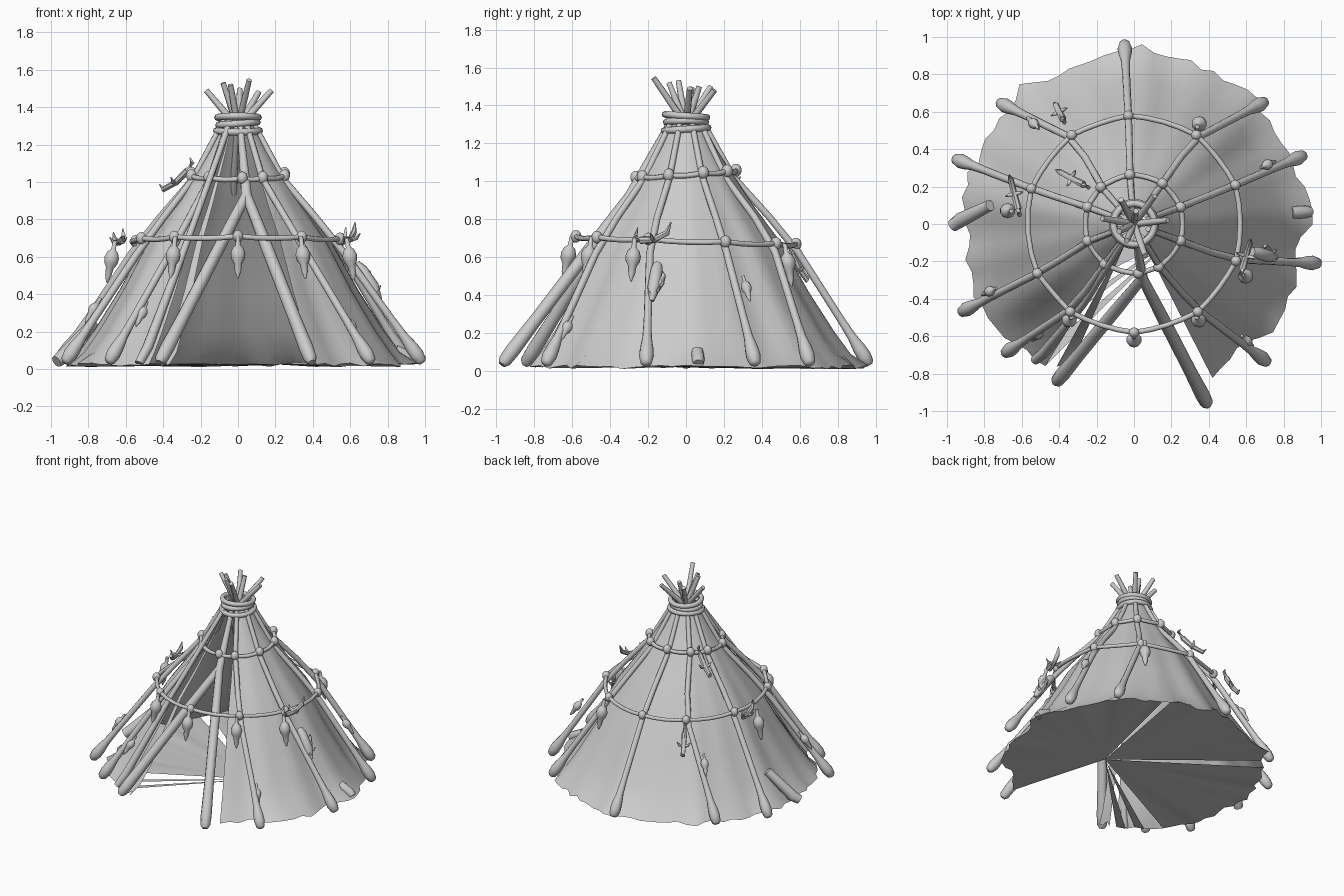
import bpy, bmesh, math, random
from mathutils import Vector

random.seed(4)
if "Cube" in bpy.data.objects:
    bpy.data.objects.remove(bpy.data.objects["Cube"])

grey = bpy.data.materials.new("plain grey")
grey.use_nodes = True
COLOUR = (0.6, 0.6, 0.6, 1)
grey.diffuse_color = COLOUR
grey.node_tree.nodes["Principled BSDF"].inputs["Base Color"].default_value = COLOUR


def finish(name, bm, angle=50):
    mesh = bpy.data.meshes.new(name)
    bm.to_mesh(mesh)
    bm.free()
    mesh.materials.append(grey)
    mesh.shade_smooth()
    mesh.set_sharp_from_angle(angle=math.radians(angle))
    obj = bpy.data.objects.new(name, mesh)
    bpy.context.collection.objects.link(obj)


def polar(r, degrees, z):
    a = math.radians(degrees)
    return Vector((r * math.cos(a), r * math.sin(a), z))


def add_tube(bm, pts, radii, sides=10, closed=False):
    """Sweep a circle along a path, with one radius per point."""
    pts = [Vector(p) for p in pts]
    n = len(pts)
    rings = []
    for i, p in enumerate(pts):
        if closed:
            d = pts[(i + 1) % n] - pts[i - 1]
        else:
            d = pts[min(i + 1, n - 1)] - pts[max(i - 1, 0)]
        d.normalize()
        ref = Vector((0, 0, 1)) if abs(d.z) < 0.95 else Vector((1, 0, 0))
        u = d.cross(ref).normalized()
        v = u.cross(d)
        ring = []
        for k in range(sides):
            t = math.tau * k / sides
            ring.append(bm.verts.new(p + (u * math.cos(t) + v * math.sin(t)) * radii[i]))
        rings.append(ring)
    for i in range(n if closed else n - 1):
        a, b = rings[i], rings[(i + 1) % n]
        for k in range(sides):
            j = (k + 1) % sides
            bm.faces.new((a[k], a[j], b[j], b[k]))
    if not closed:
        bm.faces.new(rings[0])
        bm.faces.new(rings[-1])
    bmesh.ops.recalc_face_normals(bm, faces=bm.faces)


def tube(name, pts, radii, sides=10, closed=False):
    bm = bmesh.new()
    add_tube(bm, pts, radii, sides, closed)
    finish(name, bm)


def along(path, t):
    """Point at fraction t of a polyline."""
    lengths = [(b - a).length for a, b in zip(path, path[1:])]
    s = t * sum(lengths)
    for a, b, length in zip(path, path[1:], lengths):
        if s <= length:
            return a.lerp(b, s / length)
        s -= length
    return path[-1].copy()


def lower_z(p):
    return 0.69 - 0.035 * p.y


def upper_z(p):
    return 1.04 + 0.07 * p.y


# Canvas cover: fluted cone with a ragged hem and a doorway
PROFILE = [(0.915, 0.01), (0.845, 0.09), (0.76, 0.21), (0.63, 0.42), (0.49, 0.68),
           (0.36, 0.86), (0.25, 1.03), (0.16, 1.17), (0.09, 1.3)]


def canvas(name, start, end, steps, scale=1.0, floor_gaps=None):
    bm = bmesh.new()
    grid = []
    for i in range(steps + 1):
        deg = start + (end - start) * i / steps
        a = math.radians(deg)
        flute = 0.5 * math.sin(9 * a) + 0.35 * math.sin(17 * a + 1) + 0.25 * math.sin(5 * a + 2)
        hem = random.uniform(-0.025, 0.025)
        column = []
        for r, z in PROFILE:
            loose = max(0, 1 - z / 1.1)
            rr = r * scale + flute * 0.035 * loose + (hem if z < 0.05 else 0)
            zz = z + (abs(hem) if z < 0.05 else 0)
            column.append(bm.verts.new(polar(rr, deg, zz)))
        grid.append(column)
    for a, b in zip(grid, grid[1:]):
        for k in range(len(PROFILE) - 1):
            bm.faces.new((a[k], b[k], b[k + 1], a[k + 1]))
    # Ground sheet: triangles fanning to the hem, some torn out
    if floor_gaps:
        centre = bm.verts.new((0.2, -0.08, 0.025))
        for i in range(steps):
            if i not in floor_gaps:
                bm.faces.new((grid[i + 1][0], grid[i][0], centre))
    finish(name, bm, 60)


canvas("canvas_and_ground_sheet", -63, 238, 72, 1.0, (30, 48, 67, 68, 70))
canvas("door_flap_strip", 241.5, 246, 3, 0.96)

# Main poles: foot radius, then bearings at the foot, lower rope and upper rope
POLES = [(0.97, 93, 93, 95), (0.97, 138, 125, 132), (1.02, 160, 161, 160),
         (1.04, 207, 207, 200), (0.98, 225, 234, 234), (1.03, 314, 306, 300),
         (1.01, 348, 340, 340), (0.98, 22, 21, 20), (0.96, 43, 55, 55)]
FOOT = [(0, 0.016), (0.008, 0.03), (0.035, 0.039), (0.065, 0.036), (0.11, 0.025),
        (0.18, 0.021), (0.45, 0.02), (0.6, 0.019), (0.78, 0.018), (1, 0.015)]
for i, (r, foot, low, high) in enumerate(POLES):
    path = [polar(r, foot, 0.033), polar(0.55, low, 0.69), polar(0.235, high, 1.04),
            polar(0.08, high, 1.33)]
    tube(f"pole_{i + 1}", [along(path, t) for t, _ in FOOT], [w for _, w in FOOT])

# Thick door poles, meeting above the doorway
for side, x, y in (("right", -0.42, -0.85), ("left", 0.395, -0.97)):
    path = [Vector((x, y, 0.035)), Vector((0.045, -0.29, 0.93)), Vector((0.01, -0.08, 1.32))]
    steps = (0, 0.015, 0.06, 0.2, 0.5, 0.72, 1)
    tube("door_pole_" + side, [along(path, t) for t in steps],
         (0.02, 0.035, 0.039, 0.034, 0.033, 0.028, 0.016))
tube("thin_door_pole", [polar(0.9, 234, 0.03), polar(0.84, 235, 0.12), polar(0.5, 238, 0.7),
                        polar(0.1, 240, 1.3)], (0.025, 0.028, 0.018, 0.015))

# Cut pole ends poking out below the cover
tube("side_pole_end_right", [(-0.97, -0.01, 0.04), (-0.93, 0.02, 0.07), (-0.77, 0.1, 0.25)],
     (0.033, 0.04, 0.03))
tube("side_pole_end_left", [(0.94, 0.065, 0.04), (0.92, 0.065, 0.06), (0.84, 0.06, 0.1)],
     (0.028, 0.033, 0.033))

# Crossed stick tips above the lashing
TIPS = [(-0.17, 0.03, 1.49), (-0.07, 0.13, 1.5), (-0.04, -0.09, 1.52), (0.06, -0.17, 1.545),
        (0.18, 0.02, 1.49), (0.11, 0.15, 1.48), (-0.08, -0.04, 1.53), (0.01, 0.07, 1.5)]
for i, tip in enumerate(TIPS):
    tip = Vector(tip)
    base = Vector((-tip.x * 0.15, -tip.y * 0.15, 1.26))
    tube(f"stick_tip_{i + 1}", [base, base.lerp(tip, 0.6), tip], (0.019, 0.018, 0.015), 8)

# Lashing coils
for i, (z, r) in enumerate(((1.275, 0.116), (1.312, 0.104), (1.345, 0.11))):
    coil = [polar(r, 15 * k, z + 0.008 * math.sin(math.radians(15 * k + 90 * i)))
            for k in range(24)]
    tube(f"lashing_{i + 1}", coil, [0.018] * 24, 8, True)


# Rope hoops with knots at the poles
def hoop(name, radius, bearings, height, thick, knot):
    bearings = sorted(bearings)
    spots = []
    for b in bearings:
        p = polar(radius, b, 0)
        p.z = height(p)
        spots.append(p)
    rope = []
    n = len(spots)
    for i, b in enumerate(bearings):
        nxt = bearings[(i + 1) % n] + (360 if i == n - 1 else 0)
        for t in (0, 0.25, 0.5, 0.75):
            p = polar(radius * (1 - 0.08 * t * (1 - t)), b + (nxt - b) * t, 0)
            p.z = height(p) - 0.04 * t * (1 - t)
            rope.append(p)
    tube(name, rope, [thick] * len(rope), 8, True)
    for i, p in enumerate(spots):
        bm = bmesh.new()
        bmesh.ops.create_uvsphere(bm, u_segments=10, v_segments=7, radius=knot)
        bmesh.ops.scale(bm, vec=(1, 1, 1.15), verts=bm.verts)
        bmesh.ops.translate(bm, vec=p, verts=bm.verts)
        finish(f"{name}_knot_{i + 1}", bm)


hoop("lower_rope", 0.58, [p[2] for p in POLES] + [270], lower_z, 0.014, 0.029)
hoop("upper_rope", 0.265, [p[3] for p in POLES] + [275], upper_z, 0.014, 0.03)

# Hanging gourds with pointed tails
GOURD = [(0, 0.012), (0.05, 0.013), (0.065, 0.03), (0.095, 0.041), (0.125, 0.037),
         (0.15, 0.022), (0.19, 0.018), (0.23, 0.004)]


def gourd(name, top, direction, size=1.0):
    d = Vector(direction).normalized()
    tube(name, [top + d * s * size for s, _ in GOURD], [w * size for _, w in GOURD])


for i, (r, b) in enumerate(((0.6, 270), (0.6, 304), (0.64, 335), (0.6, 236), (0.66, 174), (0.62, 57))):
    top = polar(r, b, 0)
    top.z = lower_z(top)
    gourd(f"gourd_{i + 1}", top, polar(0.2, b, -1))
for i, (r, b, z) in enumerate(((0.83, 314, 0.29), (0.74, 229, 0.36), (0.81, 205, 0.38),
                               (0.74, 24, 0.5), (0.72, 135, 0.47))):
    gourd(f"pole_charm_{i + 1}", polar(r, b, z), polar(0.55, b, -0.8), 0.7)


# Forked antler charms
def antler(name, base, tip, size):
    base, tip = Vector(base), Vector(tip)
    span = tip - base
    up = Vector((0, 0, size))
    mid = base.lerp(tip, 0.5) - up * 0.25
    side = span.cross(up).normalized() * size * 0.5
    bm = bmesh.new()
    add_tube(bm, [base, mid, tip, tip + up * 0.7 + span * 0.15], (0.02, 0.017, 0.016, 0.003), 7)
    add_tube(bm, [base, base + up * 0.4 - span * 0.2, base + up - span * 0.1],
             (0.016, 0.012, 0.003), 7)
    for sign in (-1, 1):
        add_tube(bm, [mid, mid + side * sign + up * 0.1, mid + side * sign * 1.6 + up * 0.5],
                 (0.014, 0.01, 0.003), 7)
    finish(name, bm)


antler("antler_right", (-0.62, 0.08, 0.69), (-0.66, 0.24, 0.69), 0.06)
antler("antler_left", (0.58, -0.24, 0.69), (0.62, -0.1, 0.73), 0.07)
antler("antler_upper_right", (-0.27, 0.21, 1.06), (-0.4, 0.28, 0.96), 0.06)
antler("antler_back", (-0.38, 0.56, 0.62), (-0.42, 0.64, 0.48), 0.06)

# Wrapped bundle tied to the left pole
tube("bundle", [(0.63, -0.15, 0.56), (0.66, -0.155, 0.53), (0.72, -0.17, 0.44), (0.76, -0.18, 0.37)],
     (0.025, 0.033, 0.035, 0.012))
antler("bundle_spikes", (0.71, -0.13, 0.47), (0.75, -0.19, 0.4), 0.05)
